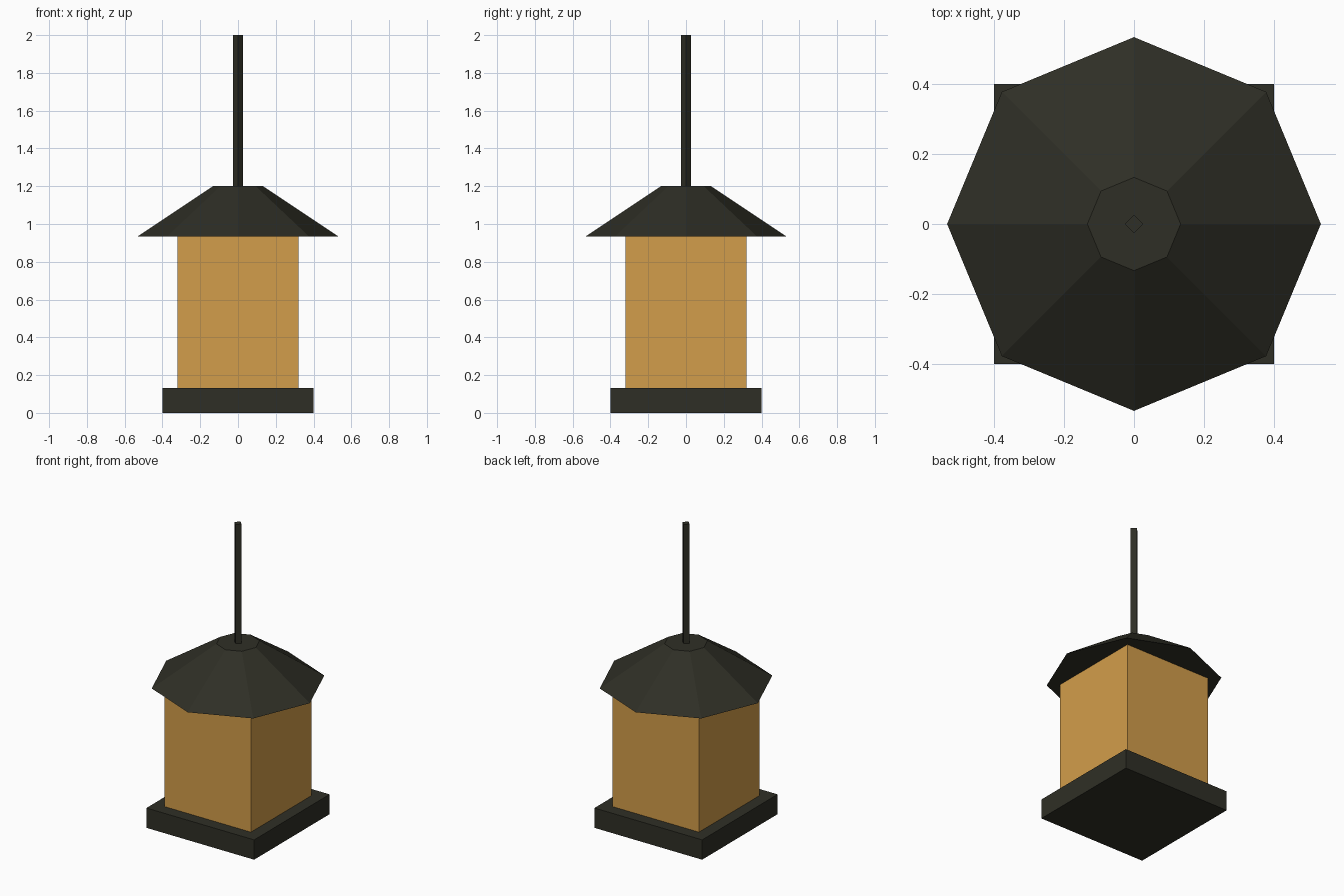
import bpy
import math

cube = bpy.data.objects.get("Cube")
if cube:
    bpy.data.objects.remove(cube, do_unlink=True)


def make_material(name, rgb):
    mat = bpy.data.materials.new(name)
    mat.use_nodes = True
    colour = (*rgb, 1.0)
    mat.diffuse_color = colour
    mat.node_tree.nodes["Principled BSDF"].inputs["Base Color"].default_value = colour
    return mat


dark_metal = make_material("dark_metal", (0.028, 0.028, 0.019))
amber_glass = make_material("amber_glass", (0.65, 0.337, 0.069))


def prism(name, mat, sides, r_bottom, r_top, z0, z1, turn=0.0):
    """Flat-sided prism or frustum with its first corner on +x plus a turn."""
    bpy.ops.mesh.primitive_cone_add(vertices=sides, radius1=r_bottom, radius2=r_top,
                                    depth=z1 - z0, location=(0, 0, (z0 + z1) / 2))
    obj = bpy.context.object
    obj.name = name
    obj.rotation_euler.z = turn
    obj.data.materials.append(mat)
    return obj


def square_block(name, mat, width, z0, z1):
    radius = width / math.sqrt(2)
    return prism(name, mat, 4, radius, radius, z0, z1, math.radians(45))


# Square foot and glowing body
square_block("base", dark_metal, 0.8, 0.0, 0.133)
square_block("lamp_body", amber_glass, 0.64, 0.133, 0.933)

# Eight-sided flat-topped roof and thin hanging rod
prism("roof", dark_metal, 8, 0.533, 0.133, 0.933, 1.2)
prism("hanging_rod", dark_metal, 4, 0.0265, 0.0265, 1.2, 2.0)
